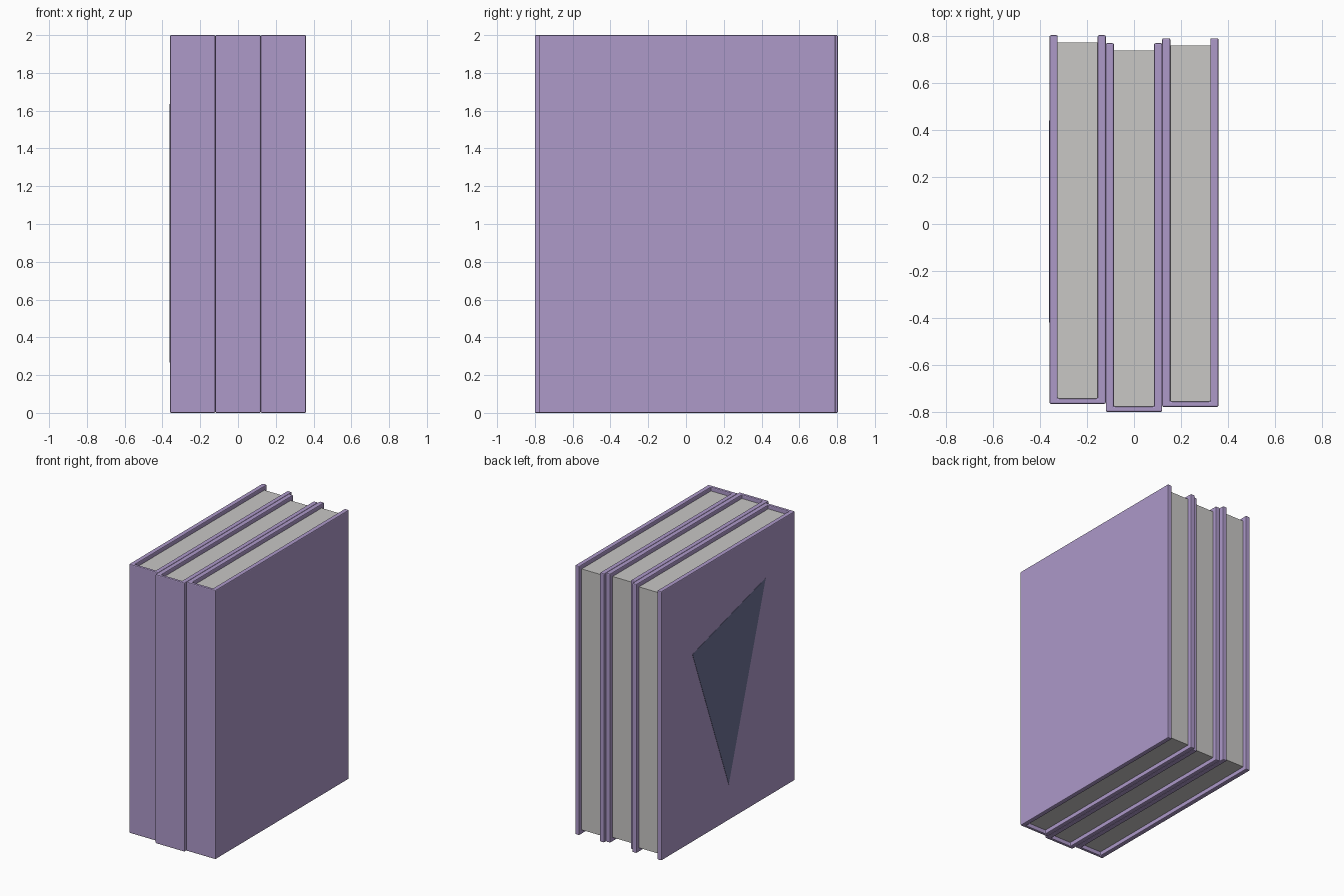
import bpy, bmesh

if "Cube" in bpy.data.objects:
    bpy.data.objects.remove(bpy.data.objects["Cube"])


def material(name, rgb):
    m = bpy.data.materials.new(name)
    m.diffuse_color = (*rgb, 1)
    m.use_nodes = True
    m.node_tree.nodes["Principled BSDF"].inputs["Base Color"].default_value = m.diffuse_color
    return m


COVER = material("lilac_cover", (0.418, 0.319, 0.584))
PAPER = material("grey_paper", (0.578, 0.571, 0.558))
SLATE = material("slate_blue", (0.156, 0.165, 0.305))


def prism(name, base, offset, mat, bevel=0):
    """Extrude a flat polygon along an offset into a closed solid."""
    bm = bmesh.new()
    face = bm.faces.new([bm.verts.new(p) for p in base])
    ext = bmesh.ops.extrude_face_region(bm, geom=[face], use_keep_orig=True)
    verts = [v for v in ext["geom"] if isinstance(v, bmesh.types.BMVert)]
    bmesh.ops.translate(bm, vec=offset, verts=verts)
    bmesh.ops.recalc_face_normals(bm, faces=bm.faces)
    me = bpy.data.meshes.new(name)
    bm.to_mesh(me)
    bm.free()
    me.materials.append(mat)
    ob = bpy.data.objects.new(name, me)
    bpy.context.collection.objects.link(ob)
    if bevel:
        mod = ob.modifiers.new("soft_edges", "BEVEL")
        mod.width = bevel
        mod.segments = 2
        mod.limit_method = 'ANGLE'
    return ob


W, DEPTH, BOARD, SPINE, LIP = 0.12, 1.57, 0.035, 0.022, 0.03

# three books standing side by side, pushed in by different amounts
for side, cx, y0 in (("left", -0.24, -0.766), ("middle", 0, -0.80), ("right", 0.24, -0.779)):
    y1, yi, w = y0 + DEPTH, y0 + SPINE, W - BOARD
    # U-shaped cover: two boards and a spine
    u = [(-W, y0), (W, y0), (W, y1), (w, y1), (w, yi), (-w, yi), (-w, y1), (-W, y1)]
    prism(side + "_book_cover", [(cx + x, y, 0) for x, y in u], (0, 0, 2), COVER, 0.006)
    # page block, set in from the cover edges
    p = [(-w, yi), (w, yi), (w, y1 - LIP), (-w, y1 - LIP)]
    prism(side + "_book_pages", [(cx + x, y, LIP) for x, y in p], (0, 0, 2 - 2 * LIP), PAPER)

# painted triangle on the outer left cover
tri = [(-0.42, 1.635), (0.44, 1.395), (0.014, 0.267)]
prism("cover_triangle", [(-0.359, y, z) for y, z in tri], (-0.003, 0, 0), SLATE)
